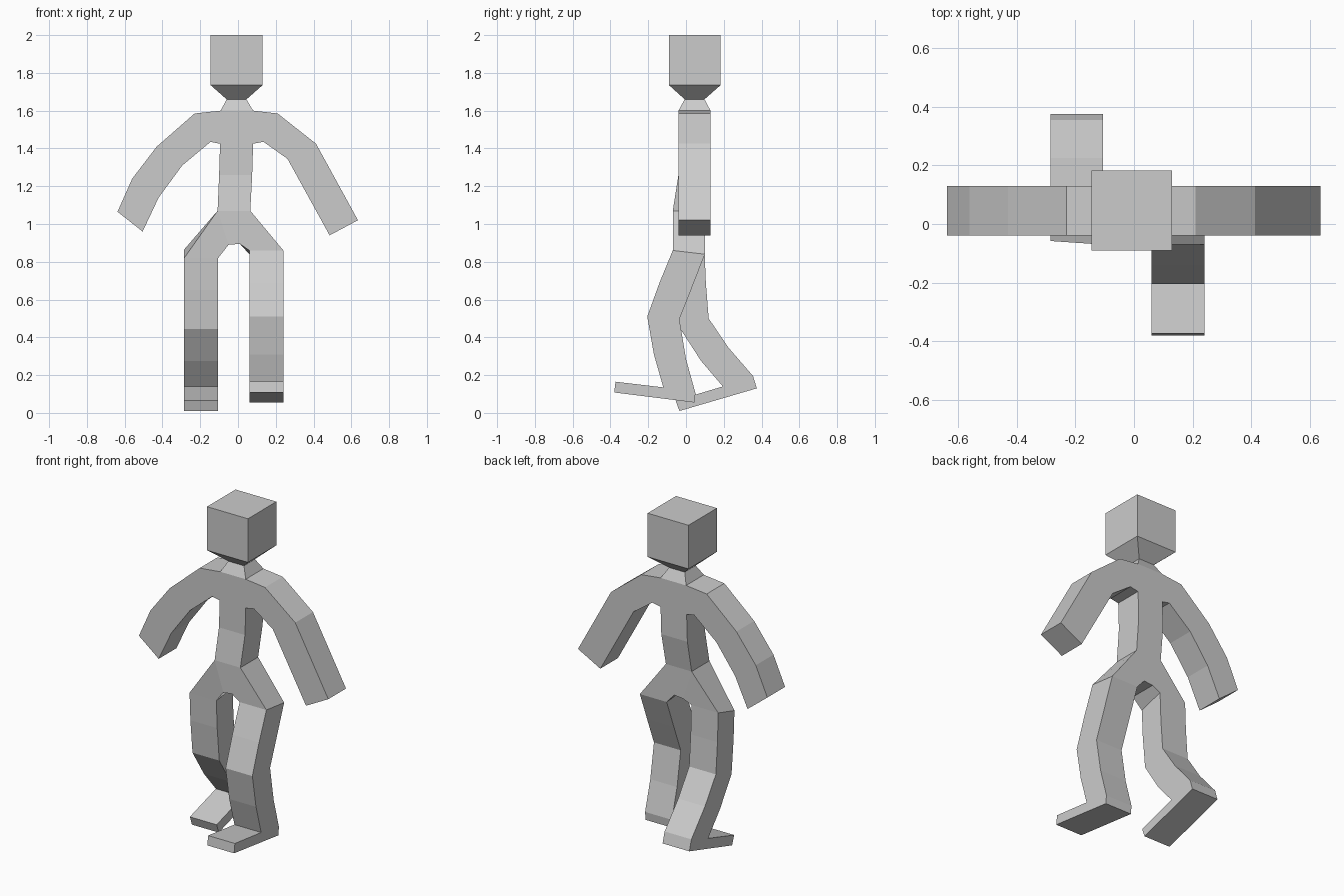
import bpy
import bmesh

if "Cube" in bpy.data.objects:
    bpy.data.objects.remove(bpy.data.objects["Cube"])

grey = bpy.data.materials.new("plain grey")
grey.diffuse_color = (0.6, 0.6, 0.6, 1)
grey.use_nodes = True
grey.node_tree.nodes["Principled BSDF"].inputs["Base Color"].default_value = grey.diffuse_color


def loft(name, rings, caps=(True, True), skip=()):
    """Join four-cornered rings; skip lists hidden (segment, side) faces."""
    bm = bmesh.new()
    loops = [[bm.verts.new(p) for p in ring] for ring in rings]
    for s, (a, b) in enumerate(zip(loops, loops[1:])):
        for i in range(4):
            if (s, i) not in skip:
                j = (i + 1) % 4
                bm.faces.new((a[i], a[j], b[j], b[i]))
    if caps[0]:
        bm.faces.new(loops[0][::-1])
    if caps[1]:
        bm.faces.new(loops[-1])
    bmesh.ops.remove_doubles(bm, verts=bm.verts, dist=0.0005)
    bmesh.ops.recalc_face_normals(bm, faces=bm.faces)
    mesh = bpy.data.meshes.new(name)
    bm.to_mesh(mesh)
    bm.free()
    mesh.materials.append(grey)
    obj = bpy.data.objects.new(name, mesh)
    bpy.context.collection.objects.link(obj)


def level(x0, x1, y0, y1, z):
    return [(x0, y0, z), (x1, y0, z), (x1, y1, z), (x0, y1, z)]


def across(top, bottom, y0=-0.04, y1=0.13):
    """Ring for parts running sideways: front top, front bottom, back bottom, back top."""
    (a, b), (c, d) = top, bottom
    return [(a, y0, b), (c, y0, d), (c, y1, d), (a, y1, b)]


def leg_ring(x_out, x_in, front, back):
    """Ring for legs from (y, z) front and back points."""
    return [(x_out, *front), (x_in, *front), (x_in, *back), (x_out, *back)]


# Head with tapered chin, and flared neck
loft("head", [level(-0.145, 0.13, -0.09, 0.183, 2.0),
              level(-0.145, 0.13, -0.09, 0.183, 1.735),
              level(-0.06, 0.045, -0.007, 0.098, 1.66)], (True, False))
loft("neck", [level(-0.06, 0.045, -0.007, 0.098, 1.66),
              level(-0.092, 0.08, -0.04, 0.13, 1.6)], (False, False))

# Arms and shoulders as one bent bar
loft("arms_and_shoulders", [
    across((-0.638, 1.065), (-0.505, 0.96)),
    across((-0.56, 1.24), (-0.42, 1.14)),
    across((-0.43, 1.41), (-0.295, 1.31)),
    across((-0.23, 1.585), (-0.145, 1.435)),
    across((-0.092, 1.6), (-0.095, 1.425)),
    across((0.08, 1.6), (0.08, 1.425)),
    across((0.21, 1.585), (0.135, 1.435)),
    across((0.413, 1.425), (0.262, 1.345)),
    across((0.635, 1.02), (0.485, 0.94)),
], skip={(4, 1), (4, 3)})

# Torso
loft("torso", [level(-0.095, 0.08, -0.04, 0.13, 1.425),
               level(-0.1, 0.075, -0.04, 0.13, 1.26),
               level(-0.108, 0.065, -0.07, 0.10, 1.07)], (False, False))

# Legs: (front, back) points from hip to toe
back_leg = [((-0.058, 0.82), (0.098, 0.865)),
            ((-0.05, 0.65), (0.105, 0.69)),
            ((-0.03, 0.445), (0.12, 0.5)),
            ((0.08, 0.275), (0.225, 0.345)),
            ((0.195, 0.14), (0.355, 0.195)),
            ((0.195, 0.14), (0.375, 0.13)),
            ((-0.055, 0.065), (-0.035, 0.01))]
front_leg = [((-0.07, 0.86), (0.10, 0.84)),
             ((-0.14, 0.69), (0.03, 0.66)),
             ((-0.205, 0.51), (-0.035, 0.495)),
             ((-0.17, 0.31), (0.0, 0.285)),
             ((-0.12, 0.135), (0.05, 0.105)),
             ((-0.12, 0.135), (0.045, 0.055)),
             ((-0.373, 0.165), (-0.38, 0.108))]
loft("back_leg", [leg_ring(-0.285, -0.105, f, b) for f, b in back_leg], (False, True))
loft("front_leg", [leg_ring(0.24, 0.06, f, b) for f, b in front_leg], (False, True))

# Pelvis bridging the waist and both leg tops
loft("pelvis", [leg_ring(-0.285, -0.105, *back_leg[0]),
                across((-0.108, 1.07), (-0.05, 0.89), -0.07, 0.10),
                across((0.065, 1.07), (0.01, 0.895), -0.07, 0.10),
                leg_ring(0.24, 0.06, *front_leg[0])],
     (False, False), skip={(1, 3)})
